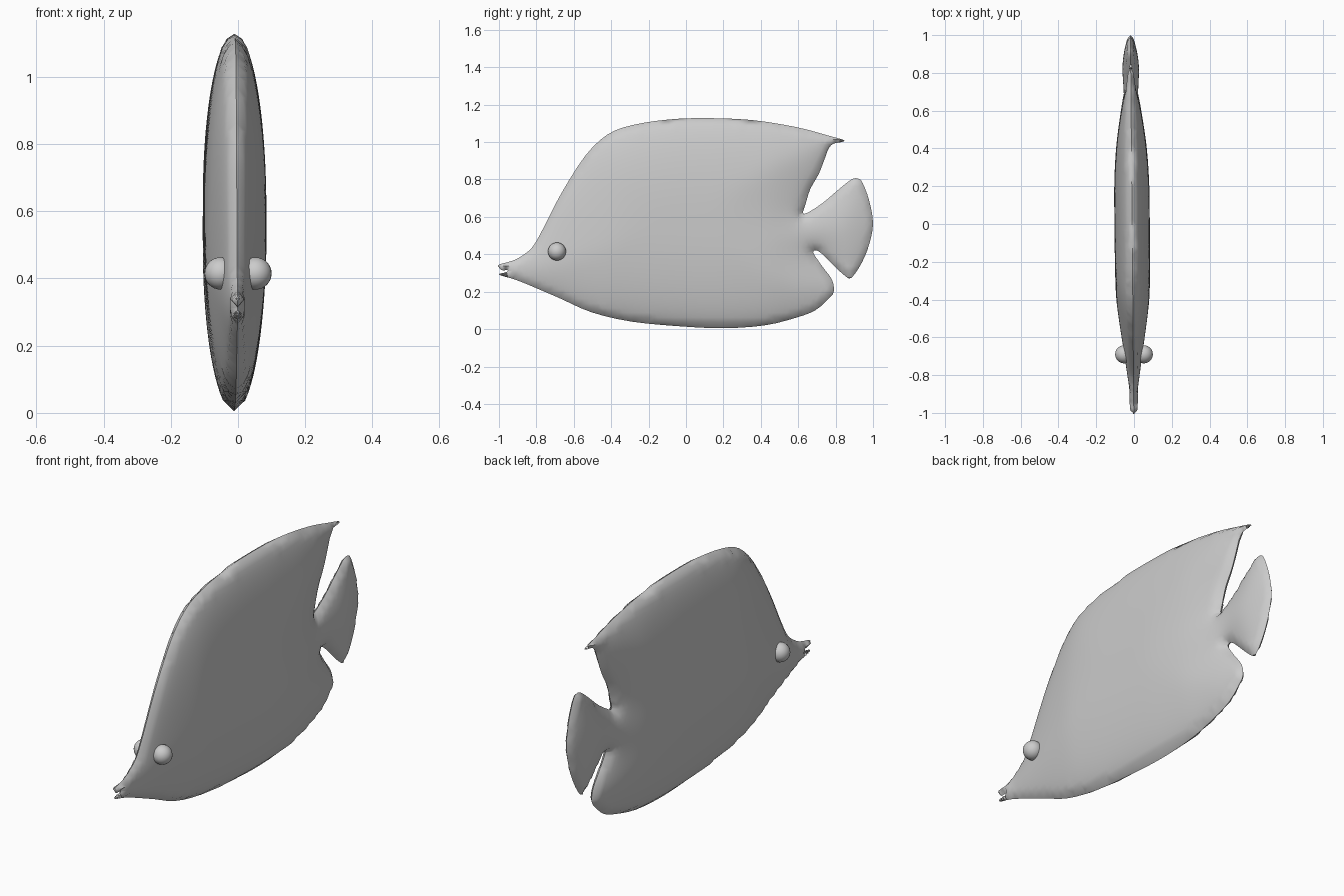
import bpy, bmesh, math
from mathutils import Vector
from mathutils.geometry import delaunay_2d_cdt

if "Cube" in bpy.data.objects:
    bpy.data.objects.remove(bpy.data.objects["Cube"])

grey = bpy.data.materials.new("pale grey")
grey.use_nodes = True
colour = (0.6, 0.6, 0.6, 1)
grey.diffuse_color = colour
grey.node_tree.nodes["Principled BSDF"].inputs["Base Color"].default_value = colour

# Side profile, (y, z) in hundredths of a unit, clockwise from the upper lip
BACK = [(-100, 34.5), (-93, 36.5), (-88, 39), (-82, 44), (-76, 54.5), (-67, 72),
        (-54, 92.5), (-42, 104), (-29, 109), (-10, 112), (10, 112.8), (35, 111.8),
        (59, 108), (76, 103.5), (84.5, 101), (83, 100), (78.5, 99), (76, 96),
        (74.5, 92), (71, 83), (66.5, 75), (64, 67), (63, 61.5)]
TAIL = [(72.5, 67), (82, 75), (88.5, 80), (92, 80.5), (94.5, 78), (98, 68.5),
        (100, 56.5), (98, 45.5), (94, 35.5), (88.5, 27.5), (85, 28.5), (79, 34),
        (73.5, 39.5), (70, 42), (68, 41)]
BELLY = [(72.5, 34), (78, 26.5), (79, 20), (76, 16), (69, 10), (58.5, 6), (42, 2),
         (20, 0.5), (-3, 1.5), (-29, 4), (-50.5, 9), (-67.5, 16.5), (-85, 24),
         (-93, 27)]
LIPS = [(-98.5, 28.5), (-100, 29.5), (-96, 30.5), (-95.5, 31.5), (-98.5, 31.5),
        (-100, 33)]


def smooth_loop(points, steps):
    """Closed Catmull-Rom curve through the points."""
    pts = [Vector(p) / 100 for p in points]
    n = len(pts)
    out = []
    for i in range(n):
        a, b, c, d = (pts[(i + k) % n] for k in (-1, 0, 1, 2))
        for s in range(steps):
            t = s / steps
            out.append(b + 0.5 * t * (c - a + t * (2 * a - 5 * b + 4 * c - d
                       + t * (3 * (b - c) + d - a))))
    return out


def edge_distance(p, loop):
    """Distance to the outline, negative outside it."""
    best, inside = 9.0, False
    for i, b in enumerate(loop):
        a = loop[i - 1]
        ab, ap = b - a, p - a
        t = max(0.0, min(1.0, ap.dot(ab) / max(ab.length_squared, 1e-9)))
        best = min(best, (ap - ab * t).length_squared)
        if (a.y > p.y) != (b.y > p.y) and p.x < a.x + ab.x * ap.y / ab.y:
            inside = not inside
    return math.sqrt(best) * (1 if inside else -1)


# Greatest half thickness along the length
STATIONS = [(-1, .09), (-.9, .06), (-.68, .07), (-.4, .093), (.2, .094),
            (.45, .09), (.7, .072), (1, .058)]


def half_thickness(y, depth):
    for (y0, w0), (y1, w1) in zip(STATIONS, STATIONS[1:]):
        if y <= y1:
            break
    w = w0 + (w1 - w0) * (y - y0) / (y1 - y0)
    return w * math.sqrt(1 - (1 - min(depth / 0.5, 1)) ** 2)


def build_body():
    loop = smooth_loop(BACK + TAIL + BELLY + LIPS, 3)
    rim = len(loop)
    pts = list(loop)
    squared = [0.0] * rim

    def add_point(p, depth):
        pts.append(p)
        squared.append(half_thickness(p.x, depth) ** 2)

    # Staggered grid of points inside the profile
    step = 0.025
    for row in range(int(1.14 / step)):
        for col in range(int(2 / step) + 1):
            p = Vector((-1 + (col + row % 2 / 2) * step, (row + 0.5) * step))
            depth = edge_distance(p, loop)
            if depth > 0.4 * step:
                add_point(p, depth)
    edges = [(i, (i + 1) % rim) for i in range(rim)]

    # Triangles inside the profile; those lying wholly on the rim get a raised centre
    tris = []
    for t in delaunay_2d_cdt(pts, edges, [], 0, 1e-6)[2]:
        centre = sum((pts[i] for i in t), Vector((0, 0))) / 3
        depth = edge_distance(centre, loop)
        if depth <= 0:
            continue
        if max(t) < rim:
            a, b, c = t
            mid = len(pts)
            add_point(centre, depth)
            tris += [(a, b, mid), (b, c, mid), (c, a, mid)]
        else:
            tris.append(tuple(t))

    # Relax the thickness away from the rim so the flanks swell evenly
    near = [set() for _ in pts]
    for t in tris:
        for i in t:
            near[i].update(j for j in t if j != i)
    inner = [i for i in range(rim, len(pts)) if near[i] and min(near[i]) >= rim]
    for _ in range(10):
        relaxed = list(squared)
        for i in inner:
            mean = sum(squared[j] for j in near[i]) / len(near[i])
            relaxed[i] = (squared[i] + mean) / 2
        squared[:] = relaxed

    # Two flanks sharing one rim
    bm = bmesh.new()
    rim_verts = [bm.verts.new((-0.01 - 0.009 * p.x, p.x, p.y)) for p in loop]
    for side in (1, -1):
        verts = rim_verts + [
            bm.verts.new((-0.01 - 0.009 * p.x + side * math.sqrt(w), p.x, p.y))
            for p, w in zip(pts[rim:], squared[rim:])]
        for t in tris:
            bm.faces.new([verts[i] for i in t[::side]])
    return bm


def add_object(name, bm, angle):
    mesh = bpy.data.meshes.new(name)
    bm.to_mesh(mesh)
    bm.free()
    mesh.materials.append(grey)
    obj = bpy.data.objects.new(name, mesh)
    bpy.context.collection.objects.link(obj)
    bpy.ops.object.select_all(action='DESELECT')
    obj.select_set(True)
    bpy.context.view_layer.objects.active = obj
    bpy.ops.object.shade_smooth_by_angle(angle=math.radians(angle))
    return obj


# Body with dorsal fin, tail and anal fin in one skin
add_object("fish_body", build_body(), 60)

# Eyes
for name, side in (("left_eye", 1), ("right_eye", -1)):
    eye = bmesh.new()
    bmesh.ops.create_uvsphere(eye, u_segments=24, v_segments=16, radius=0.048)
    add_object(name, eye, 60).location = (side * 0.052, -0.69, 0.415)
